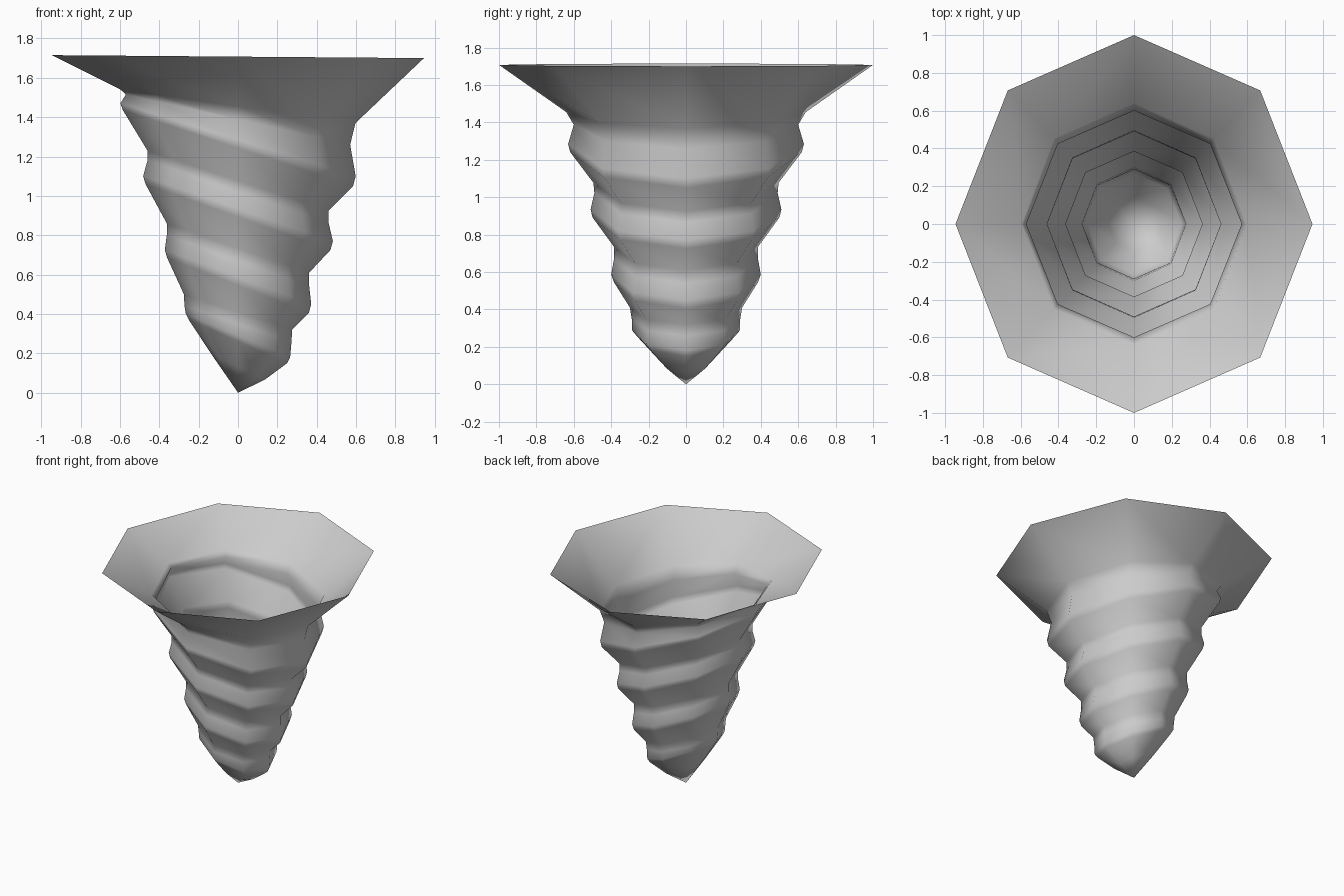
import bpy, bmesh, math

SIDES = 8
# tilted octagonal rings, rim to tip: x radius, y radius, z at left (-x), z at right (+x)
RINGS = [
    (0.945, 1.00, 1.715, 1.700),
    (0.597, 0.64, 1.540, 1.370),
    (0.570, 0.60, 1.515, 1.260),
    (0.598, 0.63, 1.470, 1.100),
    (0.585, 0.62, 1.435, 1.050),
    (0.460, 0.495, 1.230, 0.925),
    (0.460, 0.49, 1.180, 0.865),
    (0.482, 0.51, 1.100, 0.770),
    (0.470, 0.50, 1.060, 0.725),
    (0.362, 0.385, 0.860, 0.610),
    (0.362, 0.385, 0.800, 0.540),
    (0.372, 0.40, 0.725, 0.450),
    (0.360, 0.385, 0.685, 0.405),
    (0.275, 0.30, 0.500, 0.320),
    (0.272, 0.29, 0.440, 0.260),
    (0.265, 0.29, 0.400, 0.180),
    (0.250, 0.265, 0.370, 0.150),
    (0.135, 0.145, 0.195, 0.065),
]

bm = bmesh.new()


def tilted_ring(rx, ry, z_left, z_right):
    verts = []
    for i in range(SIDES):
        a = math.tau * i / SIDES
        c = math.cos(a)
        z = (z_left + z_right) / 2 + c * (z_right - z_left) / 2
        verts.append(bm.verts.new((rx * c, ry * math.sin(a), z)))
    return verts


# ribbed funnel shell, open at the top
loops = [tilted_ring(*r) for r in RINGS]
for up, low in zip(loops, loops[1:]):
    for i in range(SIDES):
        j = (i + 1) % SIDES
        bm.faces.new((up[i], low[i], low[j], up[j]))

# pointed tip
tip = bm.verts.new((0, 0, 0))
for i in range(SIDES):
    bm.faces.new((loops[-1][i], tip, loops[-1][(i + 1) % SIDES]))

bmesh.ops.recalc_face_normals(bm, faces=bm.faces)
for f in bm.faces:
    f.smooth = True
mesh = bpy.data.meshes.new("twisted_funnel")
bm.to_mesh(mesh)
bm.free()
bpy.context.collection.objects.link(bpy.data.objects.new("twisted_funnel", mesh))
